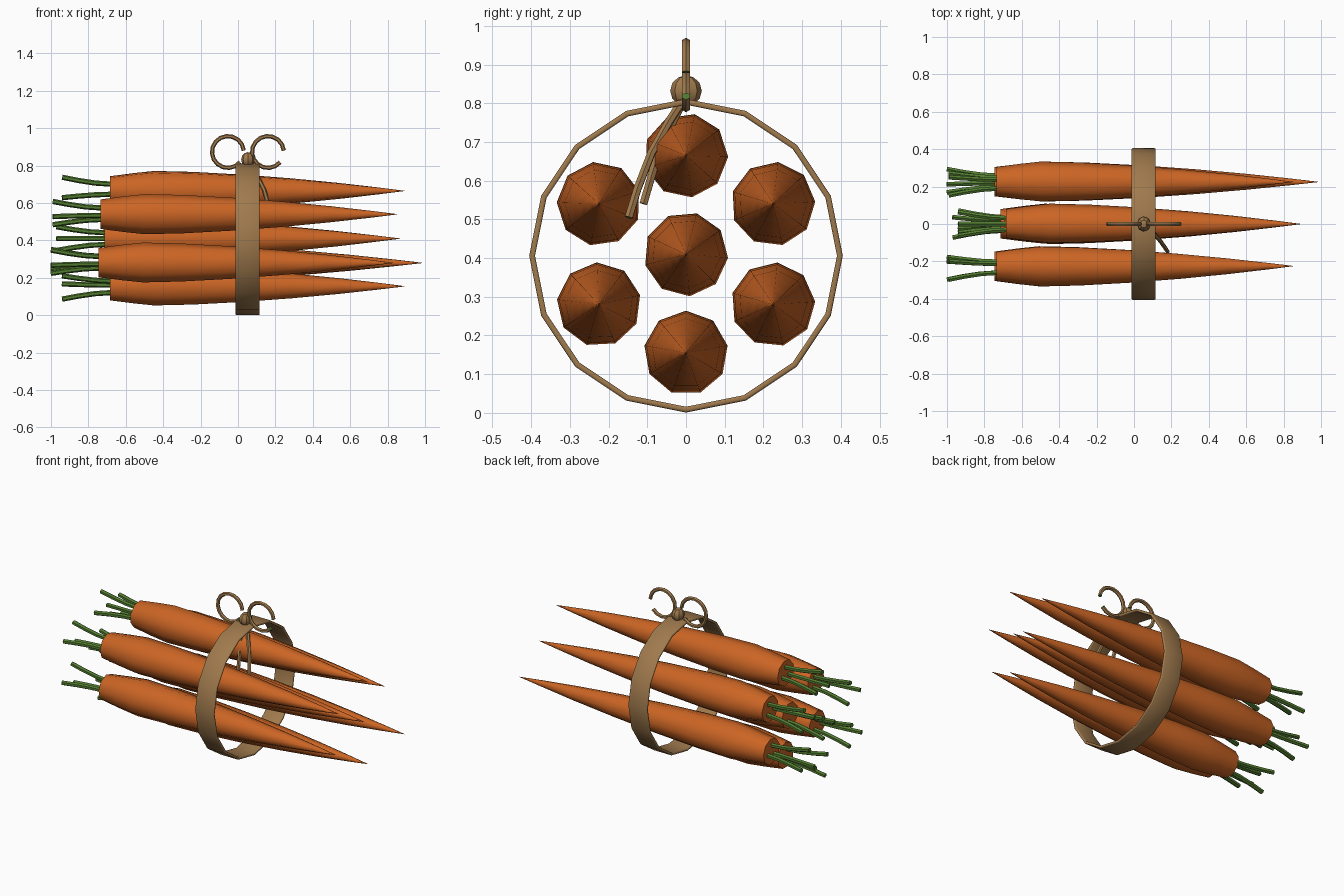
import bpy, bmesh
from math import sin, cos, pi, radians
from mathutils import Vector

cube = bpy.data.objects.get("Cube")
if cube:
    bpy.data.objects.remove(cube, do_unlink=True)


def material(name, rgb):
    m = bpy.data.materials.new(name)
    m.use_nodes = True
    m.diffuse_color = (*rgb, 1)
    m.node_tree.nodes["Principled BSDF"].inputs["Base Color"].default_value = (*rgb, 1)
    return m


orange = material("carrot orange", (0.60, 0.13, 0.018))
green = material("stem green", (0.085, 0.20, 0.03))
twine = material("twine tan", (0.35, 0.195, 0.075))


def smooth(obj, angle):
    bpy.ops.object.select_all(action='DESELECT')
    obj.select_set(True)
    bpy.context.view_layer.objects.active = obj
    bpy.ops.object.shade_smooth_by_angle(angle=radians(angle))


def sweep(name, path, radii, sides, mat, spin=0, cap_mat=None, angle=50):
    """Sweep a polygon of varying radius along a path."""
    bm = bmesh.new()
    path = [Vector(p) for p in path]
    rings = []
    for i, p in enumerate(path):
        t = (path[min(i + 1, len(path) - 1)] - path[max(i - 1, 0)]).normalized()
        u = t.cross(Vector((0, 1, 0))).normalized()
        v = u.cross(t)
        ring = []
        for k in range(sides):
            a = radians(spin) + 2 * pi * k / sides
            ring.append(bm.verts.new(p + (u * cos(a) + v * sin(a)) * radii[i]))
        rings.append(ring)
    for a, b in zip(rings, rings[1:]):
        for k in range(sides):
            j = (k + 1) % sides
            bm.faces.new((a[k], a[j], b[j], b[k]))
    caps = [bm.faces.new(rings[0]), bm.faces.new(rings[-1])]
    if cap_mat:
        for f in caps:
            f.material_index = 1
    bmesh.ops.recalc_face_normals(bm, faces=bm.faces)
    mesh = bpy.data.meshes.new(name)
    bm.to_mesh(mesh)
    bm.free()
    mesh.materials.append(mat)
    if cap_mat:
        mesh.materials.append(cap_mat)
    obj = bpy.data.objects.new(name, mesh)
    bpy.context.collection.objects.link(obj)
    smooth(obj, angle)
    return obj


# Carrot profile: fraction of length, radius
profile = [(0, 0.08), (0.08, 0.097), (0.15, 0.109), (0.28, 0.104), (0.45, 0.089),
           (0.62, 0.068), (0.78, 0.043), (0.91, 0.019), (1, 0.001)]

# Each carrot: name, y, z, crown x, tip x, spin, first stem angle
carrots = [
    ("top", 0, 0.665, -0.685, 0.89, 12, 90),
    ("middle", 0, 0.41, -0.715, 0.865, 15, 60),
    ("bottom", 0, 0.155, -0.685, 0.89, 0, 250),
    ("upper_left", 0.225, 0.54, -0.735, 0.85, 7, 70),
    ("upper_right", -0.225, 0.54, -0.735, 0.85, -8, 70),
    ("lower_left", 0.225, 0.28, -0.745, 0.985, 6, 100),
    ("lower_right", -0.225, 0.28, -0.745, 0.83, -3, 190),
]
for name, y, z, crown, tip, spin, first in carrots:
    sweep(name + "_carrot", [(crown + f * (tip - crown), y, z) for f, r in profile],
          [r for f, r in profile], 9, orange, spin)
    # Three splayed stems per carrot
    for s in range(3):
        a = radians(first + 120 * s)
        path = [(crown + dx, y + d * cos(a), z + d * sin(a))
                for dx, d in ((0.02, 0.035), (-0.08, 0.042), (-0.17, 0.056), (-0.255, 0.073))]
        sweep(f"{name}_stem_{s + 1}", path, [0.014] * 4, 6, green)

# Band around the bunch
bpy.ops.mesh.primitive_cylinder_add(vertices=16, radius=0.405, depth=0.128,
                                    end_fill_type='NOTHING',
                                    location=(0.051, 0, 0.406), rotation=(0, pi / 2, 0))
band = bpy.context.object
band.name = "band"
band.data.materials.append(twine)
solid = band.modifiers.new("Thickness", 'SOLIDIFY')
solid.thickness = 0.015
solid.offset = -1
bevel = band.modifiers.new("Rim", 'BEVEL')
bevel.width = 0.005
bevel.segments = 2
bevel.limit_method = 'ANGLE'
bevel.angle_limit = radians(40)
smooth(band, 30)

# Knot
bpy.ops.mesh.primitive_uv_sphere_add(segments=8, ring_count=6, radius=0.04,
                                     location=(0.053, 0, 0.832))
knot = bpy.context.object
knot.name = "knot"
knot.scale = (0.9, 1.02, 1)
knot.data.materials.append(twine)
smooth(knot, 30)

# Bow loops, each an open ring
for name, cx in (("left_loop", 0.16), ("right_loop", -0.054)):
    angles = [radians(5 + 315 * i / 14) for i in range(15)]
    sweep(name, [(cx + 0.085 * cos(a), 0, 0.873 + 0.085 * sin(a)) for a in angles],
          [0.0115] * 15, 6, twine, cap_mat=green)

# Loose tails hanging from the knot
tails = {
    "long_tail": [(0.06, 0, 0.82), (0.10, -0.045, 0.75), (0.14, -0.09, 0.67),
                  (0.165, -0.125, 0.58), (0.18, -0.148, 0.505)],
    "short_tail": [(0.05, 0, 0.82), (0.055, -0.04, 0.74), (0.065, -0.075, 0.66),
                   (0.075, -0.11, 0.54)],
}
for name, path in tails.items():
    sweep(name, path, [0.0115] * len(path), 6, twine)
